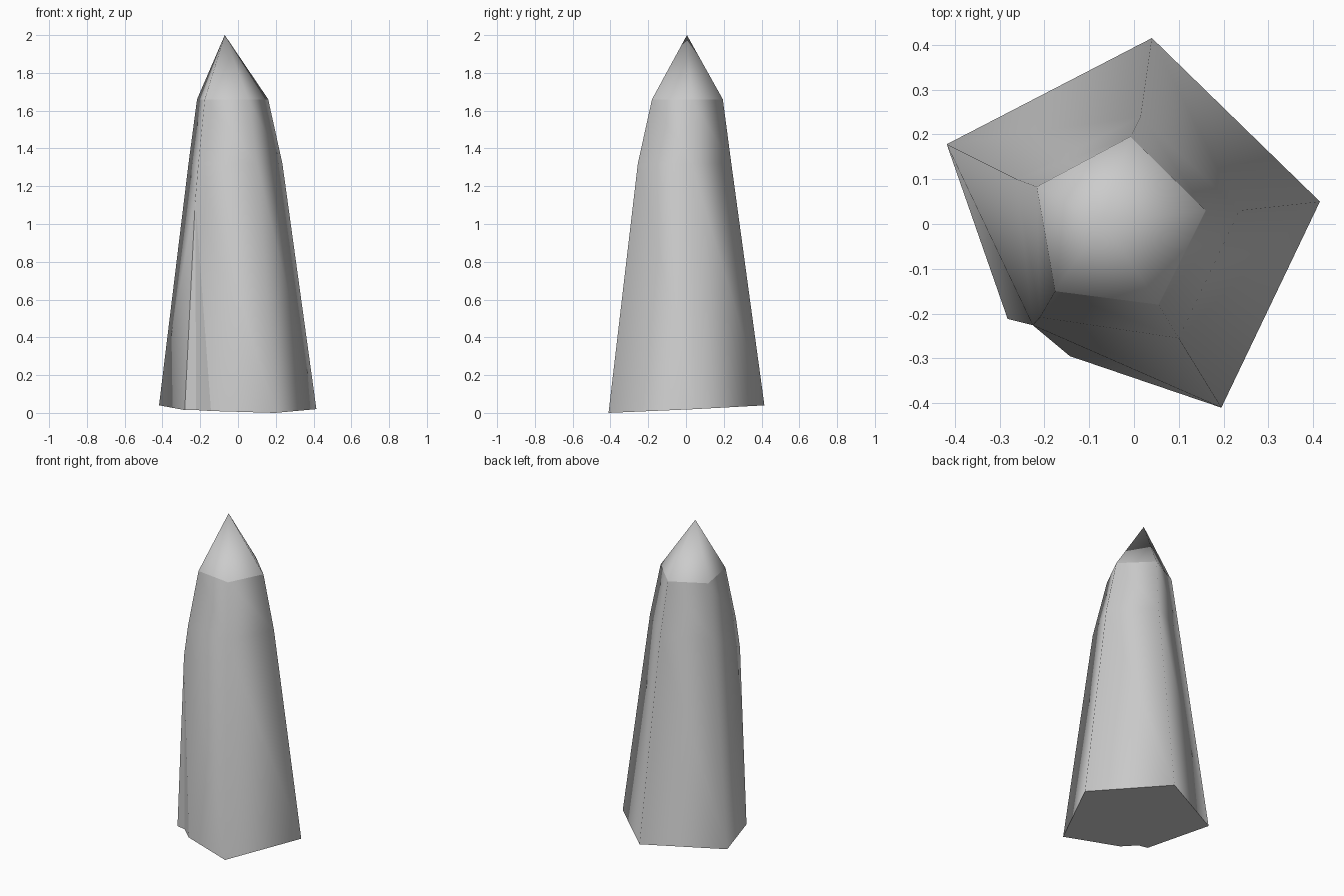
import bpy, bmesh

cube = bpy.data.objects.get("Cube")
if cube:
    bpy.data.objects.remove(cube, do_unlink=True)

# Plain grey stone
stone = bpy.data.materials.new("grey_stone")
stone.use_nodes = True
grey = (0.6, 0.6, 0.6, 1)
stone.diffuse_color = grey
stone.node_tree.nodes["Principled BSDF"].inputs["Base Color"].default_value = grey

bm = bmesh.new()


def ring(points):
    return [bm.verts.new(p) for p in points]


# Corners in order: back, left, front, split corner, right
base = ring([(0.04, 0.415, 0.04), (0.415, 0.05, 0.02), (0.195, -0.41, 0.0)])
lip_front, notch, lip_right = ring([(-0.143, -0.295, 0.01), (-0.222, -0.225, 0.015),
                                    (-0.282, -0.212, 0.015)])
base_right = bm.verts.new((-0.418, 0.178, 0.04))
split_top = bm.verts.new((-0.226, -0.226, 1.13))
shoulder = ring([(0.015, 0.24, 1.32), (0.235, 0.03, 1.32), (0.1, -0.255, 1.32),
                 (-0.21, -0.208, 1.32), (-0.262, 0.1, 1.32)])
neck = ring([(-0.008, 0.195, 1.66), (0.16, 0.03, 1.66), (0.055, -0.18, 1.66),
             (-0.176, -0.15, 1.66), (-0.217, 0.083, 1.66)])
tip = bm.verts.new((-0.07, 0.005, 2))

# Lower walls, with the split corner running down from its top
lower = [base[0], base[1], base[2], split_top, base_right]
for i in range(5):
    j = (i + 1) % 5
    bm.faces.new((lower[i], lower[j], shoulder[j], shoulder[i]))
    bm.faces.new((shoulder[i], shoulder[j], neck[j], neck[i]))
    bm.faces.new((neck[i], neck[j], tip))
bm.faces.new((base[2], lip_front, split_top))
bm.faces.new((lip_right, base_right, split_top))

# Groove walls and underside
groove = [bm.faces.new((lip_front, notch, split_top)),
          bm.faces.new((notch, lip_right, split_top))]
under = bm.faces.new(base + [lip_front, notch, lip_right, base_right])
bmesh.ops.recalc_face_normals(bm, faces=bm.faces)

# Smooth walls and tip, with crisp neck, base and groove edges
for face in bm.faces:
    face.smooth = True
for edge in bm.edges:
    at_neck = all(v in neck for v in edge.verts)
    if at_neck or any(f in groove or f == under for f in edge.link_faces):
        edge.smooth = False

mesh = bpy.data.meshes.new("crystal_shard")
bm.to_mesh(mesh)
bm.free()
mesh.materials.append(stone)
shard = bpy.data.objects.new("crystal_shard", mesh)
bpy.context.collection.objects.link(shard)
